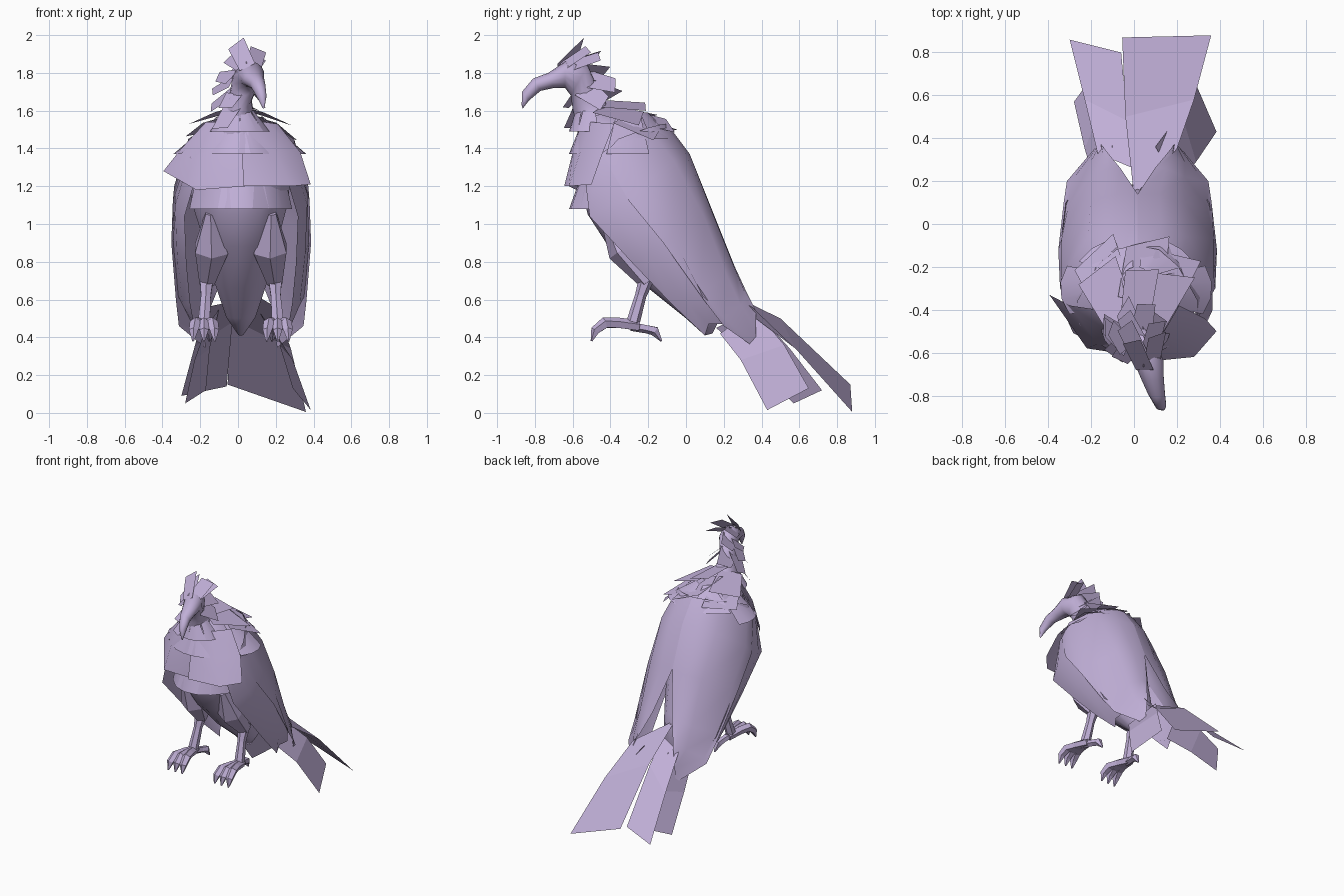
import bpy, bmesh, math, random
from mathutils import Vector, Matrix

random.seed(4)
lilac = bpy.data.materials.new("lilac")
lilac.diffuse_color = (0.53, 0.43, 0.68, 1)


def make(name, verts, faces, smooth=None, solid=False):
    me = bpy.data.meshes.new(name)
    me.from_pydata([tuple(v) for v in verts], [], faces)
    if solid:
        bm = bmesh.new()
        bm.from_mesh(me)
        bmesh.ops.recalc_face_normals(bm, faces=bm.faces)
        bm.to_mesh(me)
        bm.free()
    me.materials.append(lilac)
    ob = bpy.data.objects.new(name, me)
    bpy.context.collection.objects.link(ob)
    if smooth:
        bpy.ops.object.select_all(action='DESELECT')
        ob.select_set(True)
        bpy.context.view_layer.objects.active = ob
        bpy.ops.object.shade_smooth_by_angle(angle=math.radians(smooth))
    return ob


def sheet(name, rows, s=1, cx=0):
    """Open smooth sheet through equal rows of points, mirrored when s is -1."""
    n = len(rows[0])
    faces = [(i * n + j, i * n + j + 1, i * n + j + n + 1, i * n + j + n)[::s]
             for i in range(len(rows) - 1) for j in range(n - 1)]
    make(name, [(s * x + cx, y, z) for r in rows for x, y, z in r], faces, 60)


def skin(name, rings, smooth=None):
    """Closed loft through rings of equal point count."""
    n = len(rings[0])
    verts = [p for r in rings for p in r]
    faces = [(i * n + j, i * n + (j + 1) % n, (i + 1) * n + (j + 1) % n, (i + 1) * n + j)
             for i in range(len(rings) - 1) for j in range(n)]
    faces += [tuple(range(n)), tuple(range(len(verts) - n, len(verts)))]
    return make(name, verts, faces, smooth, True)


def profile_loft(name, rows, n=14, smooth=60):
    """Rows: upper y, z, lower y, z, half width, centre x."""
    rings = []
    for uy, uz, ly, lz, w, cx in rows:
        a, b = Vector((cx, uy, uz)), Vector((cx, ly, lz))
        rings.append([(a + b) / 2 + (a - b) / 2 * math.cos(t) + Vector((w * math.sin(t), 0, 0))
                      for t in (2 * math.pi * k / n for k in range(n))])
    return skin(name, rings, smooth)


def tube(name, pts, n=6, smooth=None):
    """Points: x, y, z, radius."""
    P = [Vector(p[:3]) for p in pts]
    rings = []
    for i, p in enumerate(P):
        d = (P[min(i + 1, len(P) - 1)] - P[max(i - 1, 0)]).normalized()
        u = d.cross(Vector((1, 0, 0))).normalized()
        v = d.cross(u)
        rings.append([p + pts[i][3] * (u * math.cos(t) + v * math.sin(t))
                      for t in (2 * math.pi * k / n for k in range(n))])
    return skin(name, rings, smooth)


# head with hooked beak, turned slightly to one side, running into the neck
profile_loft("head_and_neck", [
    (-.87, 1.63, -.865, 1.61, .006, .135), (-.868, 1.70, -.83, 1.655, .026, .125),
    (-.81, 1.77, -.77, 1.705, .04, .105), (-.73, 1.80, -.70, 1.72, .055, .085),
    (-.64, 1.86, -.64, 1.72, .072, .068), (-.52, 1.84, -.61, 1.68, .07, .04),
    (-.46, 1.70, -.60, 1.61, .062, .01), (-.40, 1.60, -.58, 1.52, .09, 0),
    (-.25, 1.55, -.56, 1.40, .18, 0)])

# tapering torso
profile_loft("torso", [
    (-.42, 1.60, -.57, 1.53, .08, .01), (-.2, 1.53, -.57, 1.38, .2, .01),
    (-.08, 1.42, -.56, 1.2, .28, .01), (0, 1.2, -.52, 1.05, .26, .01),
    (.08, .95, -.41, .88, .2, .015), (.15, .72, -.2, .66, .14, .015),
    (.19, .52, 0, .5, .08, .015), (.14, .42, .1, .41, .015, .015)])

# folded wings: a flat strip beside the spine, a broad outer sheet ending in a point, a flank sheet
WING = [
    [(0, -.1, 1.53), (.1, -.12, 1.53), (.19, -.2, 1.51), (.28, -.36, 1.45), (.28, -.44, 1.36)],
    [(0, .02, 1.37), (.11, 0, 1.37), (.23, -.06, 1.33), (.355, -.24, 1.2), (.362, -.3, 1.12)],
    [(0, .14, 1.07), (.1, .14, 1.06), (.22, .1, 1.03), (.355, -.07, .94), (.37, -.12, .9)],
    [(.08, .26, .77), (.13, .26, .76), (.22, .22, .72), (.325, .08, .64), (.345, .1, .59)],
    [(.13, .32, .64), (.16, .32, .62), (.22, .29, .57), (.31, .2, .5), (.33, .2, .46)],
    [(.17, .37, .54), (.175, .37, .5), (.18, .37, .45), (.185, .37, .38), (.19, .365, .345)]]
FLANK = [
    [(.27, -.38, 1.42), (.27, -.47, 1.36), (.23, -.54, 1.28)],
    [(.35, -.26, 1.16), (.35, -.4, 1.1), (.30, -.51, 1.04)],
    [(.36, -.1, .91), (.34, -.2, .85), (.29, -.28, .79)],
    [(.335, .1, .62), (.31, .02, .57), (.27, -.08, .58)],
    [(.26, .2, .47), (.25, .12, .47), (.24, .1, .41)]]
for s, side in ((1, "right"), (-1, "left")):
    sheet(side + "_wing", WING, s, .017)
    sheet(side + "_flank", FLANK, s, .017)

# tail: long flat feathers, each a bent strip of left/right pairs
TAIL = {
    "tail_right": [(0, .13, .68), (.2, .35, .56), (-.04, .5, .5), (.28, .58, .34),
                   (-.055, .87, .15), (.36, .88, .005)],
    "tail_left": [(-.17, .33, .56), (.02, .25, .6), (-.23, .58, .35), (-.03, .48, .48),
                  (-.3, .86, .09), (-.06, .8, .14)],
    "tail_right_low": [(.1, .36, .55), (.2, .18, .42), (.22, .52, .36), (.29, .29, .28),
                       (.29, .65, .13), (.385, .43, .015)],
    "tail_left_low": [(-.17, .16, .45), (-.1, .36, .55), (-.23, .35, .28), (-.15, .55, .34),
                      (-.28, .57, .05), (-.17, .72, .12)],
}
for name, pts in TAIL.items():
    make(name, pts, [(0, 1, 3, 2), (2, 3, 5, 4)])

# legs: faceted thigh, thin shank, three front toes and a hind toe
for s, side in ((1, "right"), (-1, "left")):
    def leg(name, pts, n):
        tube(side + name, [(s * x + .015, y, z, r) for x, y, z, r in pts], n)
    leg("_thigh", [(.16, -.43, 1.06, .03), (.155, -.32, .87, .10), (.18, -.2, .69, .045)], 6)
    leg("_shank", [(.18, -.2, .74, .045), (.185, -.24, .62, .03), (.195, -.28, .48, .036)], 6)
    for k in (-1, 0, 1):
        leg("_toe", [(.195, -.25, .46, .03), (.195 + .025 * k, -.36, .475, .03),
                     (.195 + .045 * k, -.43, .475, .032),
                     (.195 + .055 * k, -.48, .435, .026), (.195 + .058 * k, -.5, .38, .005)], 5)
    leg("_hind_toe", [(.195, -.29, .46, .026), (.18, -.21, .445, .024),
                      (.17, -.165, .435, .028), (.165, -.13, .38, .005)], 5)


def plumage_row(name, angles, spread, base, tip, cy):
    """Curved plates round the body; base and tip give x radius, y radius, z."""
    for a in angles:
        sheet(name, [[(.01 + rx * math.sin(t), cy - ry * math.cos(t), z)
                      for t in (math.radians(a + d * spread * w) for d in (-1, -.33, .33, 1))]
                     for (rx, ry, z), w in ((base, .8), (tip, 1))])


# broad overlapping breast capes, one each side
sheet("right_cape", [
    [(.03, -.56, 1.54), (.14, -.5, 1.54), (.21, -.38, 1.53)],
    [(.02, -.6, 1.38), (.2, -.56, 1.38), (.33, -.44, 1.38)],
    [(.03, -.645, 1.2), (.28, -.62, 1.2), (.385, -.5, 1.21)]])
sheet("left_cape", [
    [(.06, -.56, 1.55), (-.09, -.52, 1.54), (-.17, -.4, 1.54)],
    [(.05, -.59, 1.38), (-.17, -.56, 1.38), (-.3, -.38, 1.4)],
    [(.04, -.62, 1.2), (-.22, -.58, 1.18), (-.395, -.33, 1.28)]])

# smaller plumage above, below and behind the capes
plumage_row("chest_plumage", (-36, 4, 40), 27, (.26, .34, 1.3), (.3, .42, 1.08), -.2)
plumage_row("collar_plumage", (-15, 25), 26, (.11, .24, 1.57), (.3, .32, 1.37), -.3)
plumage_row("side_plumage", (-88, 88), 27, (.12, .18, 1.57), (.355, .25, 1.37), -.3)
plumage_row("shoulder_plumage", (-148, 146), 28, (.08, .1, 1.59), (.31, .25, 1.45), -.3)
plumage_row("throat_plumage", (-75, -25, 25, 75), 26, (.065, .09, 1.61), (.16, .13, 1.49), -.49)


def feathers(name, roll, items):
    """Flat skewed quads: base point, tip point, base width, tip width; rolled outward."""
    verts, faces = [], []
    for base, tip, w0, w1 in items:
        a, b = Vector(base), Vector(tip)
        d = b - a
        out = math.copysign(math.radians(roll), d.x)
        side = Matrix.Rotation(out, 3, d) @ d.cross(Vector((0, 0, 1))).normalized()
        i = len(verts)
        verts += [a - side * w0 / 2, a + side * w0 / 2,
                  b + side * w1 / 2, b - side * w1 / 2 - d * random.uniform(.08, .3)]
        faces.append((i, i + 1, i + 2, i + 3))
    make(name, verts, faces)


# crest on the crown
feathers("crest", 35, [
    ((.05, -.68, 1.83), (-.015, -.54, 1.965), .09, .1), ((.08, -.66, 1.83), (.11, -.51, 1.93), .09, .09),
    ((.03, -.62, 1.84), (-.05, -.46, 1.89), .1, .1), ((.07, -.6, 1.84), (.11, -.45, 1.89), .1, .09)])

# hackles down the nape and sides of the neck
feathers("hackles", 40, [
    ((.02, -.56, 1.81), (-.05, -.42, 1.80), .12, .1), ((.03, -.53, 1.77), (.06, -.36, 1.73), .14, .11),
    ((0, -.52, 1.72), (-.06, -.36, 1.67), .14, .11), ((-.03, -.58, 1.78), (-.12, -.47, 1.78), .12, .08),
    ((-.03, -.57, 1.76), (-.15, -.47, 1.69), .12, .09), ((-.03, -.55, 1.70), (-.15, -.46, 1.61), .14, .1),
    ((.06, -.54, 1.72), (.13, -.42, 1.63), .14, .1)])
feathers("throat_hackles", 10, [
    ((-.02, -.58, 1.69), (-.07, -.64, 1.61), .1, .08), ((-.03, -.56, 1.62), (-.1, -.62, 1.5), .12, .1)])

# mantle feathers lying over the upper back
feathers("mantle", 15, [
    ((0, -.48, 1.64), (.04, -.2, 1.62), .14, .16), ((-.06, -.46, 1.61), (-.18, -.2, 1.55), .16, .22),
    ((.07, -.46, 1.61), (.19, -.2, 1.55), .16, .22), ((.03, -.36, 1.59), (.07, -.04, 1.51), .22, .2),
    ((-.1, -.34, 1.56), (-.2, -.1, 1.47), .2, .24), ((.12, -.34, 1.56), (.22, -.12, 1.47), .2, .22)])
